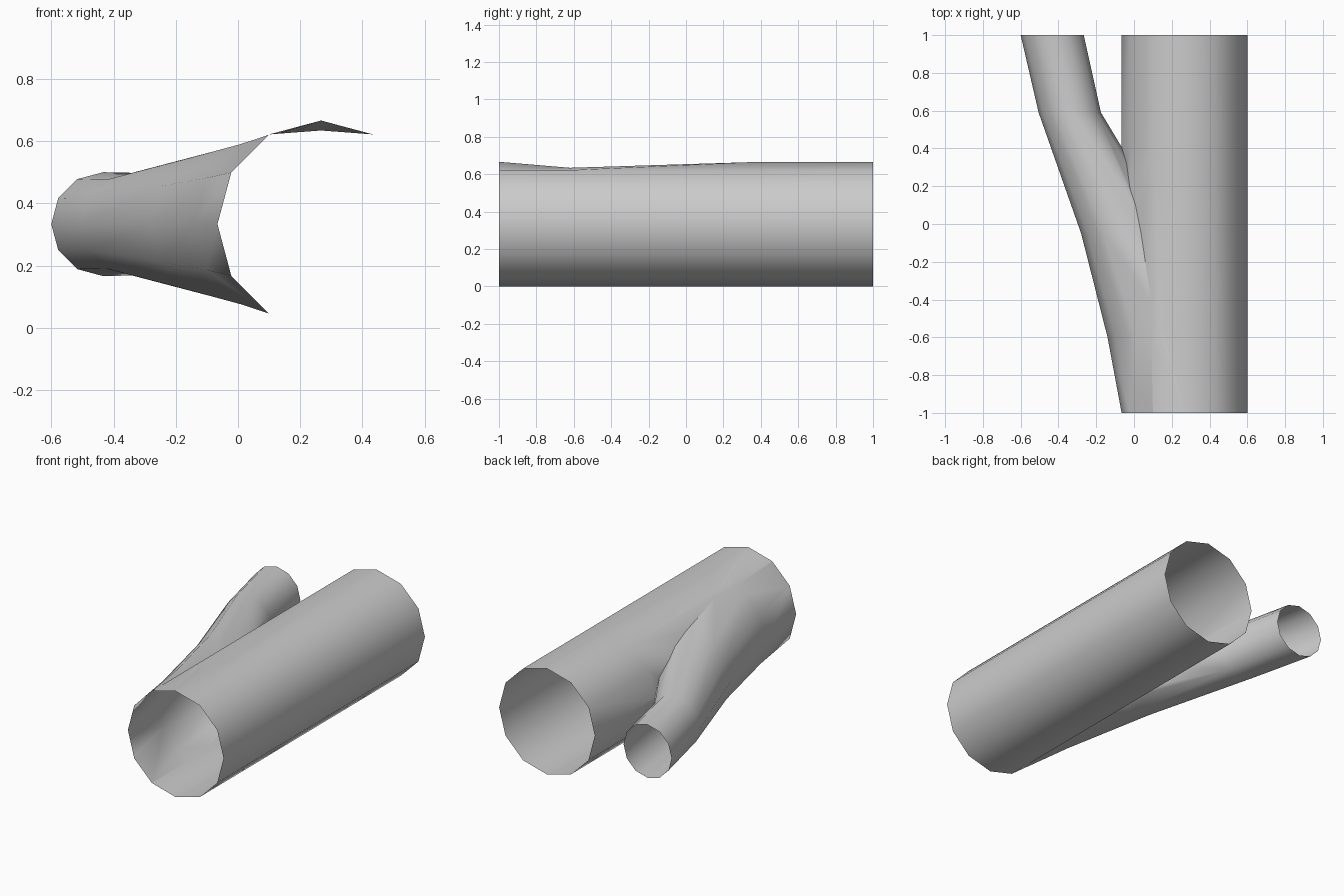
import bpy, bmesh
from math import cos, sin, pi

if "Cube" in bpy.data.objects:
    bpy.data.objects.remove(bpy.data.objects["Cube"])

SIDES = 12
MID_Z = 0.333


def loft(name, rings, top_dip=None):
    """Closed 12-sided tube along y; rings are (y, centre x, radius)."""
    bm = bmesh.new()
    loops = []
    for j, (y, cx, r) in enumerate(rings):
        loop = []
        for k in range(SIDES):
            a = 2 * pi * k / SIDES
            z = MID_Z + r * sin(a)
            if top_dip and k == 3 and j == top_dip[0]:
                z = top_dip[1]
            loop.append(bm.verts.new((cx + r * cos(a), y, z)))
        loops.append(loop)
    for a, b in zip(loops, loops[1:]):
        for k in range(SIDES):
            n = (k + 1) % SIDES
            bm.faces.new((a[k], b[k], b[n], a[n]))
    bm.faces.new(loops[0])
    bm.faces.new(loops[-1][::-1])
    bmesh.ops.recalc_face_normals(bm, faces=bm.faces)
    mesh = bpy.data.meshes.new(name)
    bm.to_mesh(mesh)
    bm.free()
    obj = bpy.data.objects.new(name, mesh)
    bpy.context.collection.objects.link(obj)
    return obj


# Straight main tube, with the slight dip along its top
tube = loft("forked_tube", [(-1, 0.267, 0.333), (-0.62, 0.267, 0.333),
                            (0.4, 0.267, 0.333), (1, 0.267, 0.333)], (1, 0.634))

# Tapering side branch that leaves the main tube
branch = loft("side_branch", [(-0.998, 0.266, 0.332), (-0.6, 0.157, 0.297),
                              (-0.05, -0.035, 0.245), (0.59, -0.34, 0.165),
                              (1, -0.433, 0.167)])

# Merge the branch into the tube
mod = tube.modifiers.new("join_branch", 'BOOLEAN')
mod.operation = 'UNION'
mod.solver = 'EXACT'
mod.object = branch
bpy.context.view_layer.objects.active = tube
tube.select_set(True)
bpy.ops.object.modifier_apply(modifier=mod.name)
bpy.data.objects.remove(branch, do_unlink=True)

# Open the three ends
bm = bmesh.new()
bm.from_mesh(tube.data)
ends = [f for f in bm.faces if all(abs(v.co.y) > 0.9995 for v in f.verts)]
bmesh.ops.delete(bm, geom=ends, context='FACES')
bm.to_mesh(tube.data)
bm.free()
bpy.ops.object.shade_smooth_by_angle(angle=pi / 3)
